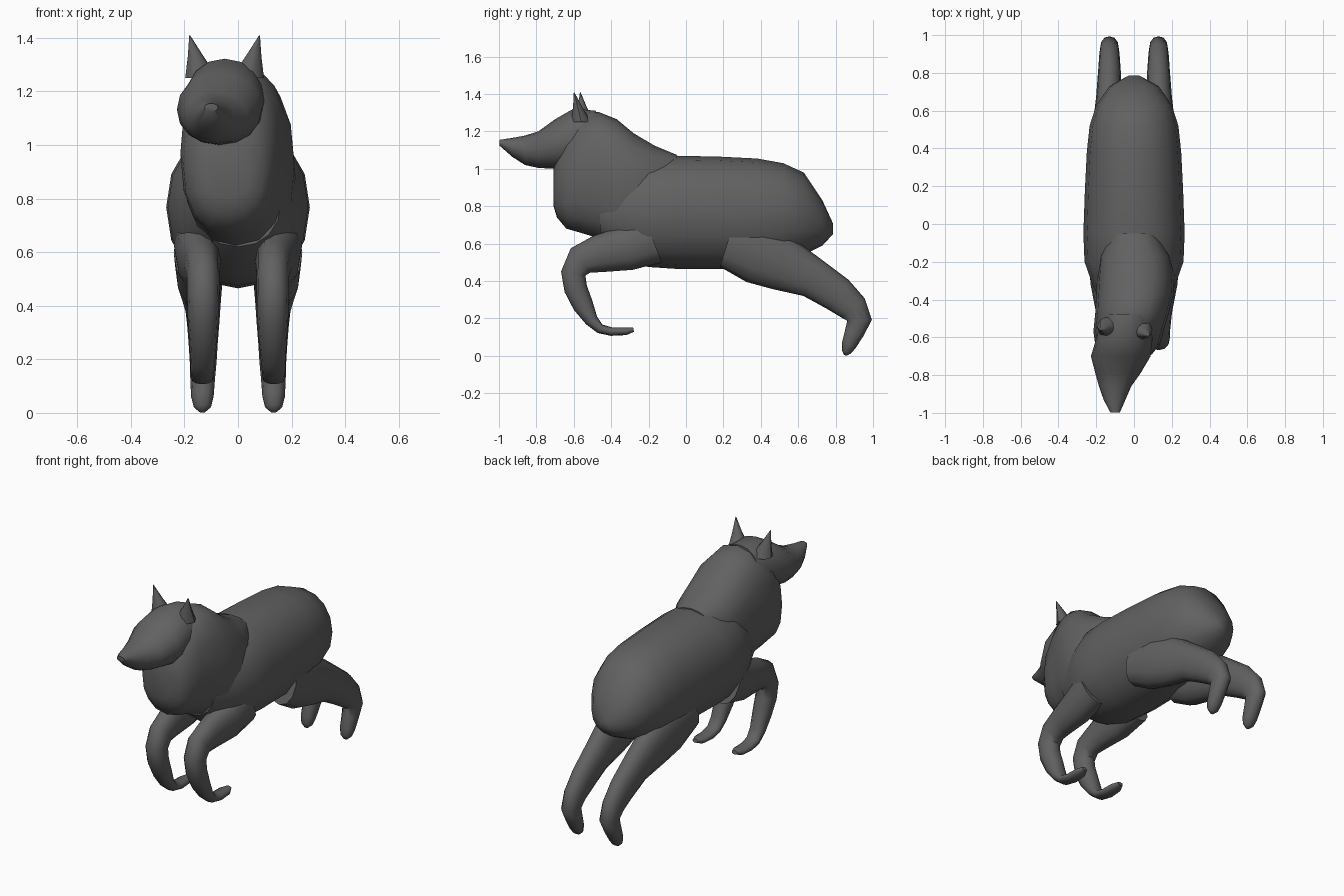
import bpy, bmesh, math
from mathutils import Vector

fur = bpy.data.materials.new("dark grey fur")
fur.diffuse_color = (0.12, 0.12, 0.12, 1)


def finish(name, bm, angle=50):
    bmesh.ops.recalc_face_normals(bm, faces=bm.faces)
    me = bpy.data.meshes.new(name)
    bm.to_mesh(me)
    bm.free()
    me.materials.append(fur)
    ob = bpy.data.objects.new(name, me)
    bpy.context.collection.objects.link(ob)
    bpy.ops.object.select_all(action='DESELECT')
    bpy.context.view_layer.objects.active = ob
    ob.select_set(True)
    bpy.ops.object.shade_smooth_by_angle(angle=math.radians(angle))
    return ob


def loft(name, rings, n=16, power=2.0):
    """rings: (centre, side vector, up vector); superellipse cross-sections."""
    bm = bmesh.new()
    loops = []
    for c, u, v in rings:
        loop = []
        for i in range(n):
            a = 2 * math.pi * i / n
            ca, sa = math.cos(a), math.sin(a)
            p = (c + u * math.copysign(abs(ca) ** (2 / power), ca)
                 + v * math.copysign(abs(sa) ** (2 / power), sa))
            loop.append(bm.verts.new(p))
        loops.append(loop)
    for a, b in zip(loops, loops[1:]):
        for i in range(n):
            j = (i + 1) % n
            bm.faces.new((a[i], a[j], b[j], b[i]))
    bm.faces.new(loops[0])
    bm.faces.new(loops[-1])
    return finish(name, bm)


def slices(name, rows, power=2.0):
    """rows: y, centre x, half width, bottom z, top z."""
    return loft(name, [(Vector((cx, y, (zb + zt) / 2)), Vector((w, 0, 0)),
                        Vector((0, 0, (zt - zb) / 2)))
                       for y, cx, w, zb, zt in rows], power=power)


def leg(name, pts, side):
    """pts: y, z, centre x, half width, half depth; rings follow the path."""
    rings = []
    for i, (y, z, x, rx, rn) in enumerate(pts):
        a, b = pts[max(i - 1, 0)], pts[min(i + 1, len(pts) - 1)]
        t = Vector((0, b[0] - a[0], b[1] - a[1])).normalized()
        rings.append((Vector((side * x, y, z)), Vector((rx, 0, 0)),
                      Vector((0, -t.z, t.y)) * rn))
    return loft(name, rings, n=12, power=2.2)


# torso, rump to shoulders
slices("torso", [
    (0.785, 0, .03, .65, .71), (0.73, 0, .13, .59, .83), (0.63, 0, .20, .54, .98),
    (0.52, 0, .235, .50, 1.03), (0.38, 0, .25, .47, 1.055), (0.18, 0, .26, .465, 1.065),
    (-0.05, 0, .268, .465, 1.07), (-0.2, 0, .262, .475, 1.06), (-0.32, 0, .22, .51, 1.02),
    (-0.46, 0, .16, .62, .95)], power=2.15)

# neck, mane and chest
slices("neck_and_chest", [
    (-0.05, 0, .12, .90, 1.075), (-0.17, .005, .19, .70, 1.125), (-0.28, .01, .205, .57, 1.19),
    (-0.37, .005, .205, .58, 1.265), (-0.47, -.01, .195, .63, 1.305),
    (-0.57, -.03, .185, .66, 1.28), (-0.64, -.035, .17, .68, 1.18),
    (-0.69, -.035, .13, .74, 1.06), (-0.708, -.035, .08, .80, 1.0)], power=2.4)

# head and snout, turned a little to one side
slices("head", [
    (-0.998, -.10, .025, 1.125, 1.155), (-0.93, -.103, .058, 1.065, 1.165),
    (-0.86, -.10, .085, 1.02, 1.178), (-0.79, -.085, .12, 1.005, 1.20),
    (-0.70, -.07, .158, 1.0, 1.265), (-0.60, -.05, .148, 1.0, 1.322),
    (-0.48, -.03, .13, 1.02, 1.31)], power=2.1)

# ears
for name, base, tip in (("right_ear", (-.135, -.545, 1.25), (-.18, -.565, 1.408)),
                        ("left_ear", (.035, -.56, 1.25), (.08, -.598, 1.408))):
    b, t = Vector(base), Vector(tip)
    loft(name, [(b, Vector((.062, 0, 0)), Vector((0, .055, 0))),
                (b.lerp(t, .5), Vector((.03, 0, 0)), Vector((0, .025, 0))),
                (t, Vector((.002, 0, 0)), Vector((0, .002, 0)))], n=8)

# legs, front tucked under and rear stretched back
front = [(-.18, .63, .15, .09, .14), (-.32, .575, .145, .085, .12), (-.47, .545, .135, .066, .10),
         (-.565, .51, .13, .061, .083), (-.603, .44, .13, .06, .066), (-.59, .36, .13, .058, .062),
         (-.55, .27, .13, .052, .055), (-.505, .19, .132, .046, .036),
         (-.46, .145, .133, .043, .026), (-.40, .13, .133, .042, .023),
         (-.32, .132, .133, .038, .021), (-.28, .14, .133, .018, .011)]
rear = [(.22, .60, .15, .09, .13), (.38, .55, .145, .09, .165), (.52, .49, .138, .08, .145),
        (.68, .415, .132, .068, .108), (.81, .33, .13, .06, .097), (.895, .255, .13, .054, .08),
        (.928, .19, .13, .05, .066), (.90, .125, .132, .046, .052), (.872, .06, .133, .042, .04),
        (.858, .022, .133, .032, .026), (.852, .003, .133, .01, .008)]
for word, side in (("left", 1), ("right", -1)):
    leg(word + "_front_leg", front, side)
    leg(word + "_rear_leg", rear, side)
